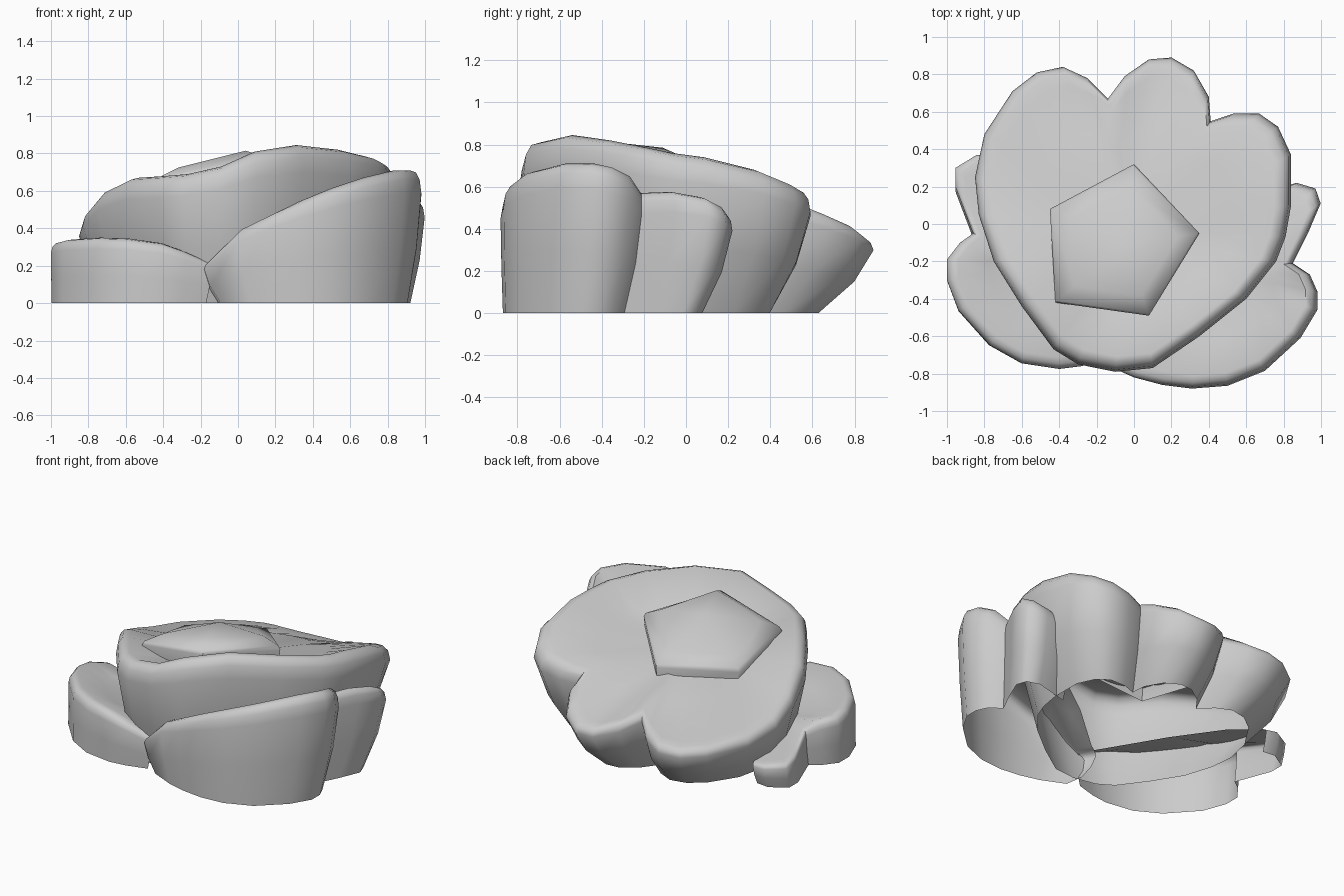
import bpy, bmesh
from mathutils import Vector


def shell(name, rim, base_c, base_s, centre, rings, closed=True, angle=1.05):
    """Open-bottomed lobed shell: rim points run counter-clockwise (x, y, top z)."""
    bm = bmesh.new()
    c = Vector(centre)
    loops = []
    # wall: tapered foot, slightly bulged middle, then the widest line under the rim
    for t, w in ((0.0, 0.0), (0.5, 0.65), (1.0, 1.0)):
        s = base_s + (1 - base_s) * w
        loops.append([bm.verts.new((base_c[0] + (x - base_c[0]) * s,
                                    base_c[1] + (y - base_c[1]) * s,
                                    z * 0.83 * t)) for x, y, z in rim])
    # rounded shoulder and dished top: scale, height fraction, blend to centre height
    for k, f, b in rings:
        loops.append([bm.verts.new((c.x + (x - c.x) * k, c.y + (y - c.y) * k,
                                    z * f * (1 - b) + c.z * b)) for x, y, z in rim])
    n = len(rim)
    span = n if closed else n - 1
    for lo, hi in zip(loops, loops[1:]):
        for i in range(span):
            j = (i + 1) % n
            bm.faces.new((lo[i], lo[j], hi[j], hi[i]))
    mid = bm.verts.new(c)
    for i in range(span):
        bm.faces.new((loops[-1][i], loops[-1][(i + 1) % n], mid))
    return finish(name, bm, angle)


def finish(name, bm, angle):
    me = bpy.data.meshes.new(name)
    bm.to_mesh(me)
    bm.free()
    ob = bpy.data.objects.new(name, me)
    bpy.context.collection.objects.link(ob)
    bpy.ops.object.select_all(action='DESELECT')
    bpy.context.view_layer.objects.active = ob
    ob.select_set(True)
    bpy.ops.object.shade_smooth_by_angle(angle=angle)
    return ob


shoulder = [(0.985, 0.93, 0), (0.95, 0.985, 0), (0.89, 1.0, 0), (0.6, 1.0, 0.6)]

# upper lobed body, tilted down towards the back left
upper_rim = [
    (-0.14, 0.67, 0.46), (-0.25, 0.78, 0.40), (-0.38, 0.84, 0.36),
    (-0.52, 0.81, 0.35), (-0.65, 0.71, 0.36), (-0.80, 0.48, 0.39),
    (-0.85, 0.25, 0.43), (-0.83, 0.05, 0.50), (-0.75, -0.20, 0.60),
    (-0.60, -0.44, 0.67), (-0.43, -0.67, 0.68), (-0.30, -0.75, 0.69),
    (-0.10, -0.79, 0.73), (0.10, -0.77, 0.81), (0.35, -0.60, 0.845),
    (0.60, -0.40, 0.82), (0.76, -0.20, 0.785), (0.81, -0.07, 0.76),
    (0.84, 0.10, 0.74), (0.84, 0.37, 0.68), (0.77, 0.52, 0.62),
    (0.67, 0.59, 0.58), (0.53, 0.59, 0.55), (0.41, 0.55, 0.53),
    (0.40, 0.68, 0.48), (0.32, 0.82, 0.42), (0.20, 0.89, 0.36),
    (0.08, 0.88, 0.36), (-0.05, 0.79, 0.40)]
shell("upper_body", upper_rim, (0, -0.25), 0.77, (0.0, -0.05, 0.57), shoulder)

# tall right-hand lower tier with a second smaller lobe
right_rim = [
    (-0.20, -0.60, 0.20), (-0.18, -0.74, 0.22), (0.0, -0.82, 0.40),
    (0.15, -0.86, 0.47), (0.31, -0.88, 0.54), (0.50, -0.865, 0.61),
    (0.70, -0.785, 0.67), (0.89, -0.61, 0.71), (0.98, -0.46, 0.71),
    (0.98, -0.36, 0.69), (0.94, -0.27, 0.65), (0.85, -0.21, 0.57),
    (0.93, -0.05, 0.575), (0.998, 0.11, 0.55), (0.97, 0.19, 0.51),
    (0.87, 0.22, 0.47), (0.60, 0.15, 0.46)]
shell("right_tier", right_rim, (0.45, -0.8), 0.86, (0.40, -0.25, 0.44),
      shoulder, closed=False)

# low left-hand lower tier with a small rear lobe
left_rim = [
    (-0.75, 0.36, 0.15), (-0.84, 0.37, 0.16), (-0.955, 0.30, 0.17),
    (-0.955, 0.20, 0.19), (-0.86, -0.05, 0.24), (-0.93, -0.10, 0.29),
    (-1.0, -0.19, 0.31), (-1.0, -0.30, 0.325), (-0.94, -0.46, 0.34),
    (-0.77, -0.65, 0.35), (-0.60, -0.745, 0.345), (-0.40, -0.775, 0.32),
    (-0.28, -0.76, 0.28), (-0.14, -0.72, 0.22)]
shell("left_tier", left_rim, (-0.9, -0.6), 0.96, (-0.45, -0.20, 0.22),
      shoulder, closed=False)

# raised, domed pentagonal cap
cap_rim = [(0.0, 0.32, 0.60), (-0.45, 0.08, 0.595), (-0.42, -0.42, 0.68),
           (0.08, -0.49, 0.77), (0.35, -0.05, 0.71)]
bm = bmesh.new()
cx, cy = -0.06, -0.11
rows = [[bm.verts.new((cx + (x - cx) * k, cy + (y - cy) * k, z + d))
         for x, y, z in cap_rim]
        for k, d in ((0.97, -0.13), (1.0, -0.025), (0.97, 0.0), (0.72, 0.045))]
for lo, hi in zip(rows, rows[1:]):
    for i in range(5):
        j = (i + 1) % 5
        bm.faces.new((lo[i], lo[j], hi[j], hi[i]))
tip = bm.verts.new((cx, cy, 0.785))
for i in range(5):
    bm.faces.new((rows[-1][i], rows[-1][(i + 1) % 5], tip))
finish("top_cap", bm, 1.0)
